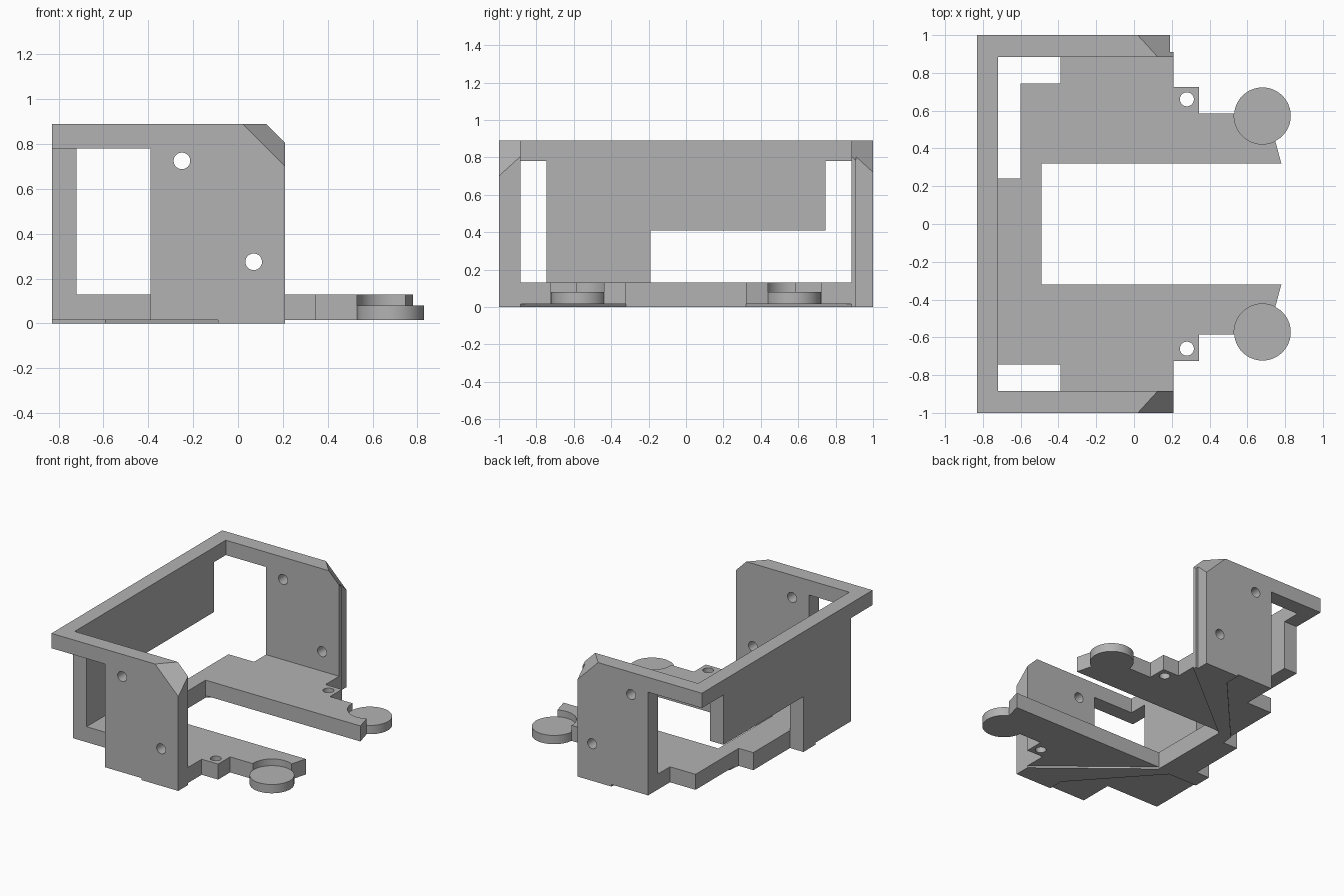
import bpy
import bmesh
import math
from mathutils import Vector

cube = bpy.data.objects.get("Cube")
if cube:
    bpy.data.objects.remove(cube, do_unlink=True)

grey = bpy.data.materials.new("plain grey")
grey.use_nodes = True
COLOUR = (0.45, 0.45, 0.45, 1)
grey.diffuse_color = COLOUR
grey.node_tree.nodes["Principled BSDF"].inputs["Base Color"].default_value = COLOUR

parts = []


def place(u, v, axis, w):
    """Put a 2D profile point at depth w along an axis."""
    return Vector({"x": (w, u, v), "y": (u, w, v), "z": (u, v, w)}[axis])


def loft(name, start, end, axis, lo, hi):
    """Closed solid between two profiles with matching points."""
    bm = bmesh.new()
    a = [bm.verts.new(place(u, v, axis, lo)) for u, v in start]
    b = [bm.verts.new(place(u, v, axis, hi)) for u, v in end]
    bm.faces.new(a)
    bm.faces.new(b)
    for i in range(len(a)):
        j = (i + 1) % len(a)
        bm.faces.new((a[i], a[j], b[j], b[i]))
    bmesh.ops.recalc_face_normals(bm, faces=bm.faces)
    mesh = bpy.data.meshes.new(name)
    bm.to_mesh(mesh)
    bm.free()
    mesh.materials.append(grey)
    ob = bpy.data.objects.new(name, mesh)
    bpy.context.collection.objects.link(ob)
    return ob


def prism(name, pts, axis, lo, hi):
    return loft(name, pts, pts, axis, lo, hi)


def circle(u, v, r, n=48):
    return [(u + r * math.cos(math.tau * i / n), v + r * math.sin(math.tau * i / n))
            for i in range(n)]


def carve(ob, cutters):
    """Subtract each cutter from the part, then discard it."""
    for cutter in cutters:
        cutter.hide_render = True
        mod = ob.modifiers.new("cut", "BOOLEAN")
        mod.operation = "DIFFERENCE"
        mod.solver = "EXACT"
        mod.object = cutter
    bpy.context.view_layer.update()
    graph = bpy.context.evaluated_depsgraph_get()
    mesh = bpy.data.meshes.new_from_object(ob.evaluated_get(graph))
    ob.modifiers.clear()
    ob.data = mesh
    for cutter in cutters:
        bpy.data.objects.remove(cutter, do_unlink=True)


def mirror_y(pts):
    return [(x, -y) for x, y in reversed(pts)]


# Side walls with top rail, bevelled corner and two screw holes
def wall_profile(corner_x, corner_z):
    return [(-0.83, 0.78), (-0.39, 0.78), (-0.39, 0.015), (-0.09, 0.015), (-0.09, 0),
            (0.21, 0), (0.21, corner_z), (corner_x, 0.89), (-0.83, 0.89)]


outer, inner = wall_profile(0.02, 0.70), wall_profile(0.125, 0.805)
for name, side in (("front_wall", -1), ("back_wall", 1)):
    wall = loft(name, outer, inner, "y", side, side * 0.885)
    cutters = [prism("hole_cutter", circle(x, z, 0.037), "y", side * 0.8, side * 1.1)
               for x, z in ((-0.25, 0.725), (0.07, 0.275))]
    if side > 0:
        step = [(0.19, 0.91), (0.4, 0.91), (0.4, 1.1), (0.19, 1.1)]
        cutters.append(prism("step_cutter", step, "z", -0.1, 1))
    carve(wall, cutters)
    parts.append(wall)

# End wall with its rail and stepped cutout
parts.append(prism("end_wall", [
    (-0.885, 0.78), (-0.745, 0.78), (-0.745, 0.015), (-0.19, 0.015), (-0.19, 0.41),
    (0.745, 0.41), (0.745, 0.78), (0.885, 0.78), (0.885, 0.89), (-0.885, 0.89)],
    "x", -0.83, -0.72))

# Floor plate with two forward arms and screw tabs
half = [(-0.39, -0.745), (-0.39, -0.885), (0.21, -0.885), (0.21, -0.725),
        (0.345, -0.725), (0.345, -0.585), (0.7, -0.585), (0.745, -0.45),
        (0.78, -0.32), (-0.49, -0.32)]
floor = prism("floor_plate", [(-0.72, -0.745)] + half + mirror_y(half)
              + [(-0.6, 0.745), (-0.6, 0.24), (-0.72, 0.24)], "z", 0.015, 0.13)
cutters = []
for side in (-1, 1):
    cutters.append(prism("tab_cutter", circle(0.28, side * 0.66, 0.037), "z", -0.1, 0.3))
    cutters.append(prism("pad_cutter", circle(0.68, side * 0.573, 0.15), "z", -0.1, 0.3))
carve(floor, cutters)
parts.append(floor)

# Round pads at the arm ends
for name, side in (("front_pad", -1), ("back_pad", 1)):
    parts.append(prism(name, circle(0.68, side * 0.573, 0.15), "z", 0.015, 0.08))

# Shallow raised brace under the floor
brace = [(-0.59, -0.33), (-0.09, -0.885), (0.21, -0.885), (-0.49, -0.32)]
parts.append(prism("under_brace", [(-0.83, -0.19), (-0.83, -0.33)] + brace
                   + mirror_y(brace) + [(-0.6, 0.24), (-0.72, 0.24), (-0.72, -0.19)],
                   "z", 0, 0.015))

# Smooth the round surfaces and keep the edges crisp
bpy.ops.object.select_all(action="DESELECT")
for ob in parts:
    ob.select_set(True)
bpy.context.view_layer.objects.active = parts[0]
bpy.ops.object.shade_smooth_by_angle(angle=math.radians(30))
